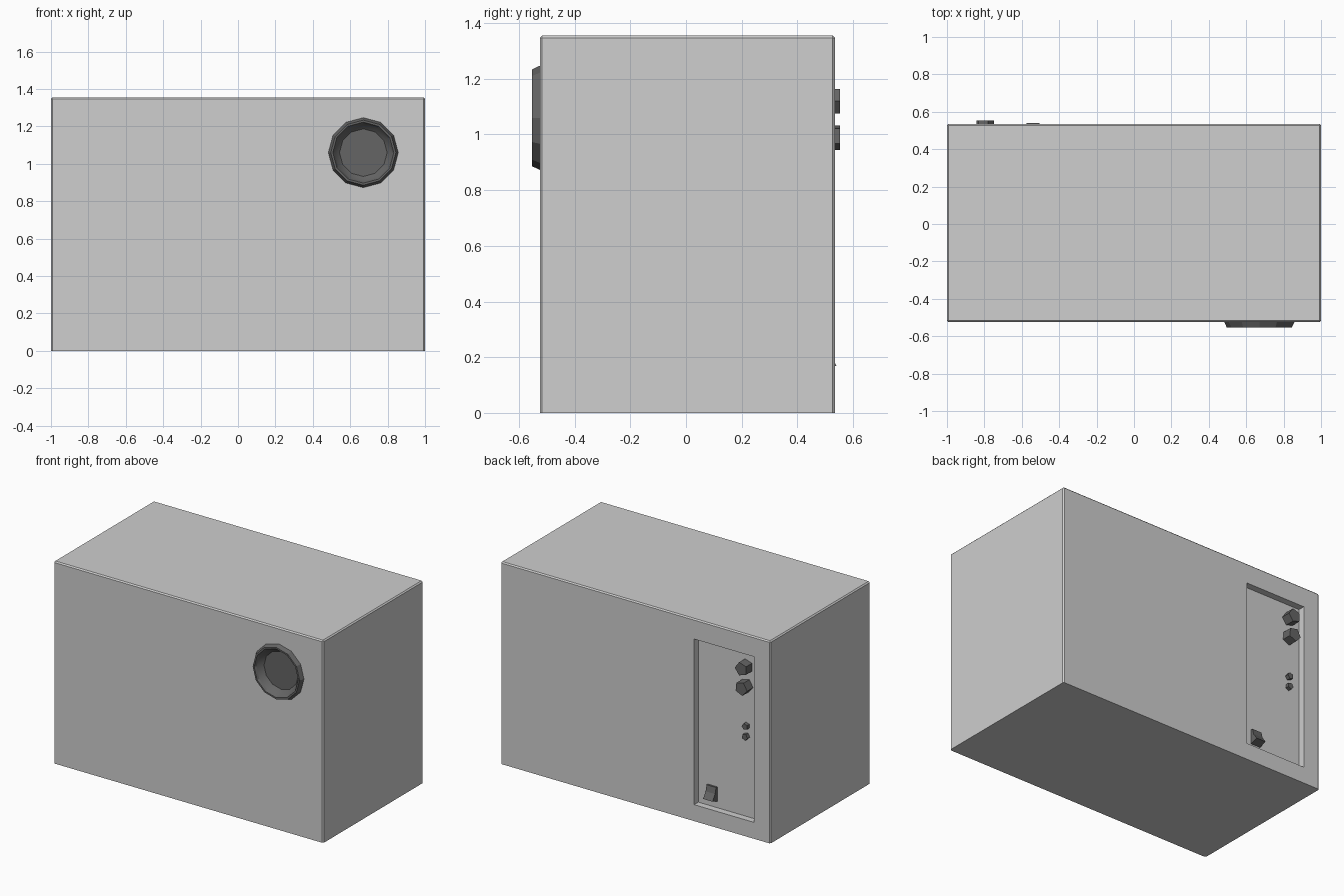
import bpy, bmesh, math
from mathutils import Matrix, Vector

default = bpy.data.objects.get("Cube")
if default:
    bpy.data.objects.remove(default, do_unlink=True)


def make_material(name, value):
    mat = bpy.data.materials.new(name)
    mat.use_nodes = True
    colour = (value, value, value, 1)
    mat.diffuse_color = colour
    mat.node_tree.nodes["Principled BSDF"].inputs["Base Color"].default_value = colour
    return mat


light_grey = make_material("light grey", 0.62)
dark_grey = make_material("dark grey", 0.13)


def finish(name, bm, mat):
    bmesh.ops.recalc_face_normals(bm, faces=bm.faces)
    mesh = bpy.data.meshes.new(name)
    bm.to_mesh(mesh)
    bm.free()
    mesh.materials.append(mat)
    obj = bpy.data.objects.new(name, mesh)
    bpy.context.collection.objects.link(obj)
    return obj


def box_mesh(low, high):
    bm = bmesh.new()
    low, high = Vector(low), Vector(high)
    bmesh.ops.create_cube(bm, size=1)
    bmesh.ops.scale(bm, vec=high - low, verts=bm.verts)
    bmesh.ops.translate(bm, vec=(low + high) / 2, verts=bm.verts)
    return bm


def lathe(name, x, z, profile, sides, mat, turn=0):
    """Polygonal turning about the y axis; profile holds (radius, y)."""
    bm = bmesh.new()
    rings = []
    for radius, y in profile:
        angles = [math.radians(turn) + math.tau * i / sides for i in range(sides)]
        rings.append([bm.verts.new((x + radius * math.cos(a), y, z + radius * math.sin(a)))
                      for a in angles])
    for a, b in zip(rings, rings[1:]):
        for i in range(sides):
            j = (i + 1) % sides
            bm.faces.new((a[i], a[j], b[j], b[i]))
    bm.faces.new(rings[0])
    bm.faces.new(rings[-1])
    return finish(name, bm, mat)


def cut(target, cutter):
    mod = target.modifiers.new("cut", 'BOOLEAN')
    mod.operation = 'DIFFERENCE'
    mod.solver = 'EXACT'
    mod.object = cutter
    bpy.context.view_layer.objects.active = target
    bpy.ops.object.modifier_apply(modifier=mod.name)
    bpy.data.objects.remove(cutter, do_unlink=True)


# Cabinet: narrow bevel everywhere except around the base
front, back = -0.525, 0.535
bm = box_mesh((-1, front, 0), (1, back, 1.355))
edges = [e for e in bm.edges if max(v.co.z for v in e.verts) > 0.1]
bmesh.ops.bevel(bm, geom=edges, offset=0.008, segments=1, affect='EDGES')
cabinet = finish("cabinet", bm, light_grey)

# Recessed control panel in the back
floor = 0.49
cut(cabinet, finish("panel_cutter", box_mesh((-0.88, floor, 0.11), (-0.435, 0.7, 1.22)), light_grey))

# Horn opening in the front
horn_x, horn_z = 0.67, 1.06
cut(cabinet, lathe("horn_cutter", horn_x, horn_z, [(0.17, -0.7), (0.17, -0.44)], 12, light_grey))

# Twelve-sided horn with a shallow bowl
horn = lathe("horn", horn_x, horn_z,
             [(0.18, -0.5), (0.187, front), (0.174, -0.553), (0.163, -0.553),
              (0.155, -0.54), (0.11, -0.475), (0.03, -0.465)], 12, dark_grey)
for poly in horn.data.polygons:
    r = math.hypot(poly.center.x - horn_x, poly.center.z - horn_z)
    poly.use_smooth = r < 0.15

# Control knobs and small indicator studs
for name, z, radius, top, turn in (("upper_knob", 1.12, 0.046, 0.553, 0),
                                   ("lower_knob", 0.99, 0.046, 0.553, 42),
                                   ("upper_stud", 0.72, 0.022, 0.515, 0),
                                   ("lower_stud", 0.65, 0.022, 0.515, 42)):
    lathe(name, -0.795, z, [(radius, floor - 0.005), (radius, top)], 5, dark_grey, turn)

# Rocker switch: a side profile extruded across x
bm = bmesh.new()
outline = [(0.485, 0.25), (0.503, 0.25), (0.513, 0.21), (0.541, 0.17), (0.485, 0.15)]
side = bm.faces.new([bm.verts.new((-0.575, y, z)) for y, z in outline])
grown = bmesh.ops.extrude_face_region(bm, geom=[side], use_keep_orig=True)["geom"]
bmesh.ops.translate(bm, vec=(0.07, 0, 0),
                    verts=[g for g in grown if isinstance(g, bmesh.types.BMVert)])
finish("rocker_switch", bm, dark_grey)
